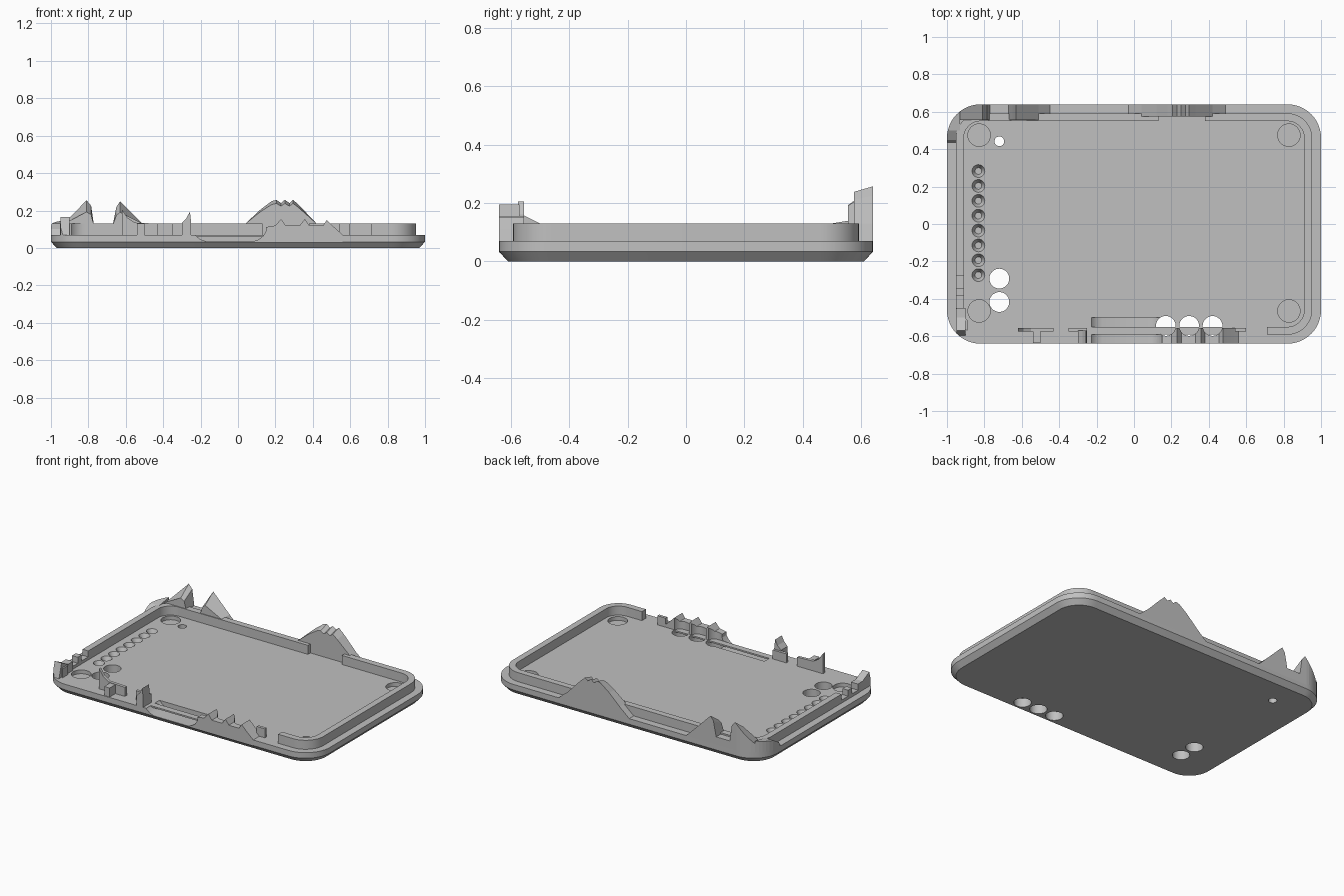
import bpy, bmesh, math

if "Cube" in bpy.data.objects:
    bpy.data.objects.remove(bpy.data.objects["Cube"])

grey = bpy.data.materials.new("plain_grey")
grey.use_nodes = True
grey.diffuse_color = (0.53, 0.53, 0.53, 1)
grey.node_tree.nodes["Principled BSDF"].inputs["Base Color"].default_value = (0.53, 0.53, 0.53, 1)

HALF_X, HALF_Y, RADIUS = 1.0, 0.64, 0.18
LEDGE, LIP_TOP = 0.07, 0.13


def finish(bm, name):
    bmesh.ops.recalc_face_normals(bm, faces=bm.faces)
    mesh = bpy.data.meshes.new(name)
    bm.to_mesh(mesh)
    bm.free()
    mesh.materials.append(grey)
    obj = bpy.data.objects.new(name, mesh)
    bpy.context.collection.objects.link(obj)
    return obj


def outline(inset):
    """Rounded rectangle, moved inwards by inset."""
    r = RADIUS - inset
    pts = []
    for i, (sx, sy) in enumerate([(1, 1), (-1, 1), (-1, -1), (1, -1)]):
        for k in range(13):
            a = math.pi / 2 * (i + k / 12)
            pts.append((sx * (HALF_X - RADIUS) + r * math.cos(a),
                        sy * (HALF_Y - RADIUS) + r * math.sin(a)))
    return pts


def loft(name, rings, closed=False):
    """Skin a list of (inset, z) outlines; cap the ends unless closed."""
    bm = bmesh.new()
    loops = [[bm.verts.new((x, y, z)) for x, y in outline(d)] for d, z in rings]
    pairs = list(zip(loops, loops[1:]))
    if closed:
        pairs.append((loops[-1], loops[0]))
    else:
        bm.faces.new(loops[0])
        bm.faces.new(loops[-1])
    for a, b in pairs:
        for i in range(len(a)):
            j = (i + 1) % len(a)
            bm.faces.new((a[i], a[j], b[j], b[i]))
    return finish(bm, name)


def prism(name, profile, start, end, axis="y", start_height=1.0):
    """Extrude a side profile along x or y; start_height squashes the start above the lip."""
    bm = bmesh.new()
    ends = []
    for t, s in ((start, start_height), (end, 1.0)):
        ring = []
        for u, z in profile:
            z = LIP_TOP + (z - LIP_TOP) * s if z > LIP_TOP else z
            ring.append(bm.verts.new((u, t, z) if axis == "y" else (t, u, z)))
        ends.append(ring)
    a, b = ends
    bm.faces.new(a)
    bm.faces.new(b)
    for i in range(len(a)):
        j = (i + 1) % len(a)
        bm.faces.new((a[i], a[j], b[j], b[i]))
    return finish(bm, name)


def box(name, x0, x1, y0, y1, z0, z1):
    return prism(name, [(x0, z0), (x1, z0), (x1, z1), (x0, z1)], y0, y1)


def drills(name, spots, r0, r1, z0, z1):
    """Several upright round cutters in one mesh."""
    bm = bmesh.new()
    for x, y in spots:
        made = bmesh.ops.create_cone(bm, cap_ends=True, segments=32, radius1=r0,
                                     radius2=r1, depth=z1 - z0)
        bmesh.ops.translate(bm, verts=made["verts"], vec=(x, y, (z0 + z1) / 2))
    return finish(bm, name)


def boolean(obj, cutter, operation="DIFFERENCE"):
    mod = obj.modifiers.new("cut", "BOOLEAN")
    mod.operation, mod.solver, mod.object = operation, "EXACT", cutter
    cutter.hide_render = True
    bpy.context.view_layer.update()
    graph = bpy.context.evaluated_depsgraph_get()
    mesh = bpy.data.meshes.new_from_object(obj.evaluated_get(graph))
    obj.modifiers.clear()
    obj.data = mesh


# Base tray with bevelled underside, and the raised lip around it
tray = loft("base_tray", [(0.03, 0), (0, 0.033), (0, LEDGE)])
lip = loft("raised_lip", [(0.048, 0.06), (0.048, LIP_TOP), (0.09, LIP_TOP), (0.09, 0.06)], True)

# Back: pair of horns with a notch between, and a toothed hill
horns = prism("back_horns", [
    (-1.0, 0.06), (-0.99, 0.07), (-0.93, 0.13), (-0.81, 0.255), (-0.785, 0.225),
    (-0.77, 0.12), (-0.67, 0.12), (-0.65, 0.22), (-0.63, 0.25), (-0.51, 0.13),
    (-0.45, 0.07), (-0.45, 0.06)], 0.555, 0.64, start_height=0.5)
hill = prism("back_hill", [
    (-0.03, 0.06), (-0.03, 0.07), (0.04, 0.13), (0.12, 0.205), (0.18, 0.25), (0.205, 0.257),
    (0.23, 0.24), (0.25, 0.257), (0.275, 0.24), (0.295, 0.257), (0.33, 0.225),
    (0.42, 0.13), (0.49, 0.07), (0.49, 0.06)], 0.575, 0.64, start_height=0.85)

# Front: toothed wall with slopes, thin fins and plates
teeth = prism("front_toothed_wall", [
    (0.08, 0.03), (0.08, 0.1), (0.2, 0.12), (0.23, 0.155), (0.255, 0.12), (0.33, 0.12),
    (0.357, 0.155), (0.38, 0.12), (0.455, 0.12), (0.475, 0.15), (0.51, 0.115),
    (0.56, 0.07), (0.56, 0.03)], -0.64, -0.555)
box("front_end_plate", 0.54, 0.6, -0.575, -0.555, 0.06, LIP_TOP)
box("front_middle_plate", -0.35, -0.25, -0.575, -0.555, 0.06, LIP_TOP)
prism("front_middle_fin", [(-0.3, 0.06), (-0.3, 0.135), (-0.275, 0.16), (-0.257, 0.195),
                           (-0.25, 0.13), (-0.25, 0.06)], -0.64, -0.57)
prism("front_left_plate", [(-0.62, 0.06), (-0.62, 0.205), (-0.59, 0.16), (-0.55, 0.135),
                           (-0.43, 0.13), (-0.43, 0.06)], -0.575, -0.555)
box("front_left_fin", -0.54, -0.5, -0.635, -0.57, 0.06, LIP_TOP)

# Corner pieces on the narrow side
front_corner = prism("front_corner_fin", [(-0.6, 0.06), (-0.57, 0.165), (-0.54, 0.15),
                     (-0.5, 0.13), (-0.45, 0.13), (-0.45, 0.06)], -0.95, -0.9, "x")
back_corner = prism("back_corner_fin", [(0.43, 0.06), (0.45, 0.1), (0.5, 0.13), (0.62, 0.15),
                                        (0.62, 0.06)], -1.0, -0.93, "x")

# Cutters
rim = loft("rim_limit", [(0, -0.1), (0, 0.4)])
front_gap = box("front_gap_cutter", -0.89, 0.71, -0.7, -0.5, LEDGE, 0.3)
hill_gap = box("hill_gap_cutter", 0.13, 0.38, 0.5, 0.582, LEDGE, 0.4)
scoop = prism("scoop_cutter", [
    (-0.245, 0.3), (-0.245, 0.1), (-0.225, 0.065), (-0.2, 0.045), (-0.17, 0.035), (0.08, 0.035),
    (0.11, 0.045), (0.135, 0.065), (0.15, 0.09), (0.15, 0.3)], -0.7, -0.5)
big_holes = drills("big_hole_cutter", [(0.17, -0.545), (0.295, -0.545), (0.42, -0.545),
                   (-0.72, -0.292), (-0.72, -0.417)], 0.053, 0.053, -0.1, 0.4)
vent = drills("vent_cutter", [(-0.72, 0.442)], 0.026, 0.026, -0.1, 0.4)
screws = drills("corner_pocket_cutter", [(x, y) for x in (-0.828, 0.828)
                for y in (-0.465, 0.475)], 0.06, 0.06, 0.045, 0.2)
pin_spots = [(-0.832, 0.283 - 0.0795 * i) for i in range(8)]
pins = drills("pin_pocket_cutter", pin_spots, 0.018, 0.048, 0.035, 0.1)
side_slots = [box("side_slot_cutter", -0.97, -0.9, y - 0.035, y + 0.035, 0.09, 0.2)
              for y in (-0.31, -0.42)]

for part in (horns, back_corner, front_corner):
    boolean(part, rim, "INTERSECT")
for cutter in (scoop, big_holes, vent, screws, pins):
    boolean(tray, cutter)
for cutter in [front_gap] + side_slots:
    boolean(lip, cutter)
boolean(lip, hill_gap)
for cutter in (scoop, big_holes):
    boolean(teeth, cutter)

for cutter in [rim, front_gap, hill_gap, scoop, big_holes, vent, screws, pins] + side_slots:
    bpy.data.objects.remove(cutter)

# Smooth the rounded corners and holes, keep edges crisp
bpy.ops.object.select_all(action="DESELECT")
for part in (tray, lip, teeth):
    part.select_set(True)
bpy.context.view_layer.objects.active = tray
bpy.ops.object.shade_smooth_by_angle(angle=math.radians(30))
